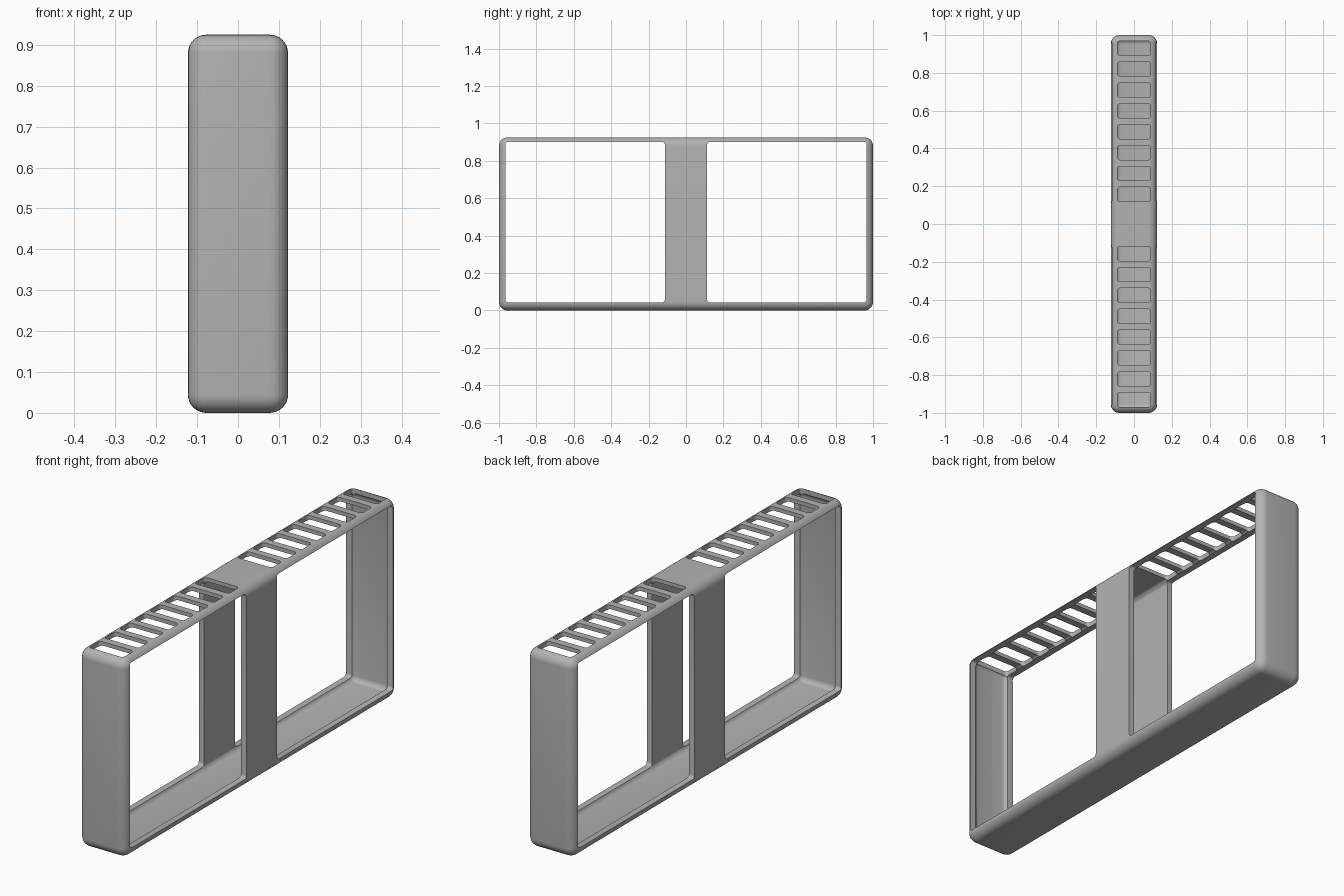
import bpy, bmesh
from mathutils import Vector

if "Cube" in bpy.data.objects:
    bpy.data.objects.remove(bpy.data.objects["Cube"])

grey = bpy.data.materials.new("mid_grey")
grey.diffuse_color = (0.45, 0.45, 0.45, 1)
grey.use_nodes = True
grey.node_tree.nodes["Principled BSDF"].inputs["Base Color"].default_value = grey.diffuse_color


def rounded_box(name, lo, hi, radius, segments, axis=None):
    """Box from lo to hi; rounds every edge, or only edges along one axis."""
    lo, hi = Vector(lo), Vector(hi)
    bm = bmesh.new()
    bmesh.ops.create_cube(bm, size=1)
    for v in bm.verts:
        v.co = Vector([(lo[i] + hi[i]) / 2 + v.co[i] * (hi[i] - lo[i]) for i in range(3)])
    edges = [e for e in bm.edges
             if axis is None or abs((e.verts[0].co - e.verts[1].co)[axis]) > 1e-5]
    bmesh.ops.bevel(bm, geom=edges, offset=radius, segments=segments,
                    profile=0.5, affect='EDGES', clamp_overlap=True)
    bmesh.ops.recalc_face_normals(bm, faces=bm.faces)
    mesh = bpy.data.meshes.new(name)
    bm.to_mesh(mesh)
    bm.free()
    mesh.materials.append(grey)
    obj = bpy.data.objects.new(name, mesh)
    bpy.context.collection.objects.link(obj)
    return obj


# Outer body with soft edges
frame = rounded_box("frame", (-0.1225, -1, 0), (0.1225, 1, 0.925), 0.045, 8)

# Hollow inside, leaving a thin shell and a lip round each opening
cutters = [rounded_box("cavity_cutter", (-0.0945, -0.977, 0.026), (0.0945, 0.977, 0.907), 0.025, 5)]

for s in (-1, 1):
    # Side openings either side of the central pillar
    y0, y1 = sorted((s * 0.113, s * 0.966))
    cutters.append(rounded_box("window_cutter", (-0.3, y0, 0.043), (0.3, y1, 0.901), 0.014, 4, axis=0))
    # Row of vent slots in the top
    for i in range(8):
        y = s * (0.157 + i * 0.1105)
        cutters.append(rounded_box("vent_cutter", (-0.088, y - 0.038, 0.85), (0.088, y + 0.038, 1.1),
                                   0.013, 4, axis=2))

for c in cutters:
    c.hide_render = True
    c.hide_set(True)
    mod = frame.modifiers.new(c.name, 'BOOLEAN')
    mod.operation = 'DIFFERENCE'
    mod.solver = 'EXACT'
    mod.object = c

# Bake the cuts, then remove the cutters
bpy.context.view_layer.update()
result = bpy.data.meshes.new_from_object(frame.evaluated_get(bpy.context.evaluated_depsgraph_get()))
frame.modifiers.clear()
frame.data = result
for c in cutters:
    bpy.data.objects.remove(c)

# Smooth shading with crisp cut edges
bpy.context.view_layer.objects.active = frame
frame.select_set(True)
bpy.ops.object.shade_smooth_by_angle(angle=0.6)
